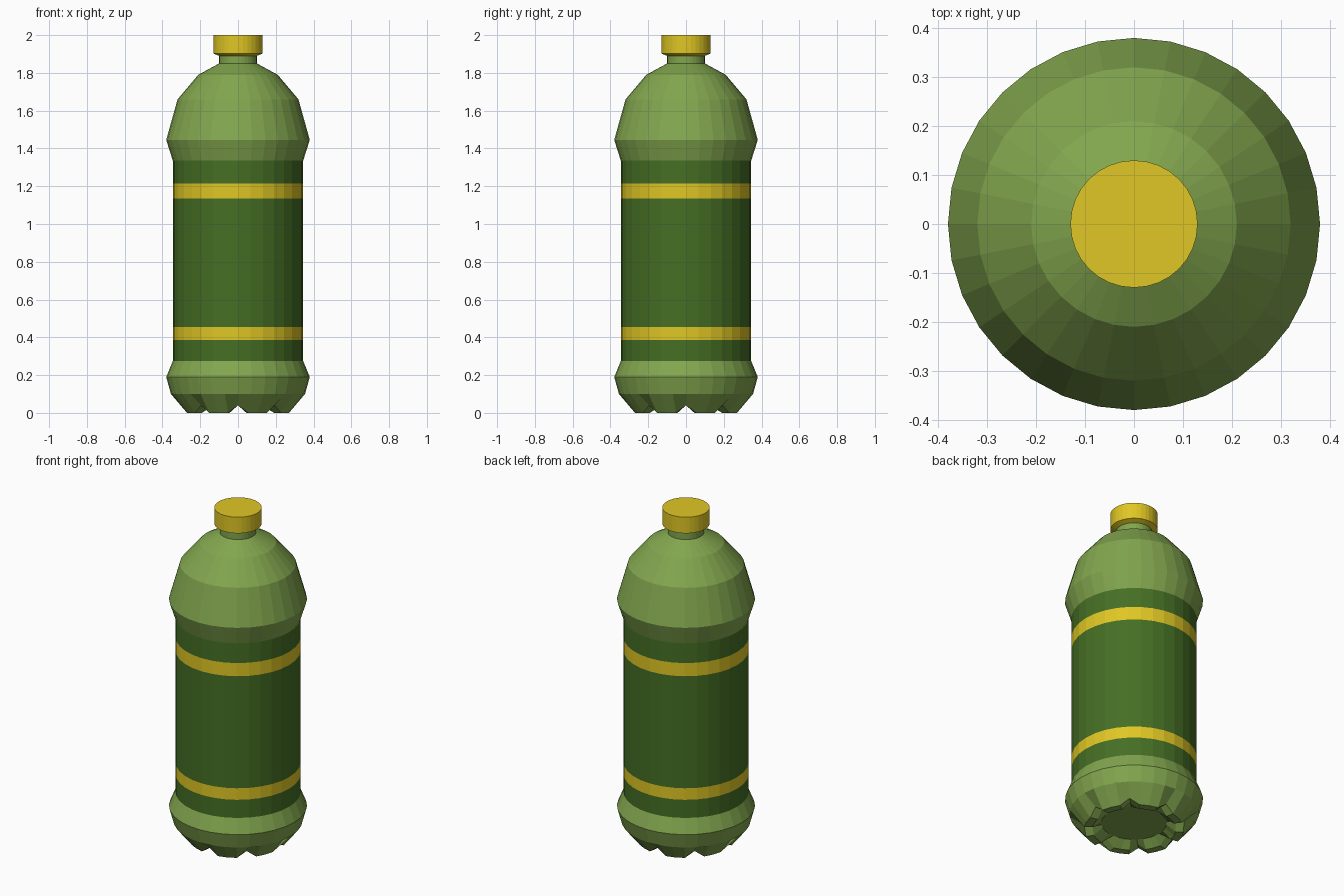
import bpy, bmesh, math

if "Cube" in bpy.data.objects:
    bpy.data.objects.remove(bpy.data.objects["Cube"])

SIDES = 32


def material(name, color):
    m = bpy.data.materials.new(name)
    m.diffuse_color = (*color, 1)
    m.use_nodes = True
    m.node_tree.nodes["Principled BSDF"].inputs["Base Color"].default_value = m.diffuse_color
    return m


light_green = material("light green", (0.223, 0.381, 0.076))
dark_green = material("dark green", (0.060, 0.158, 0.018))
yellow = material("yellow", (0.745, 0.571, 0.018))


def lathe(name, profile, mats, band_mat=lambda z: 0, notch=None, cap_first=False, cap_last=False):
    """Turn (radius, z) points around z; notch may move points by side number."""
    bm = bmesh.new()
    rings = []
    for i, (r0, z0) in enumerate(profile):
        ring = []
        for k in range(SIDES):
            r, z = notch(i, k, r0, z0) if notch else (r0, z0)
            a = 2 * math.pi * k / SIDES
            ring.append(bm.verts.new((r * math.cos(a), r * math.sin(a), z)))
        rings.append(ring)
    for lo, hi in zip(rings, rings[1:]):
        for k in range(SIDES):
            n = (k + 1) % SIDES
            f = bm.faces.new((lo[k], lo[n], hi[n], hi[k]))
            f.material_index = band_mat(f.calc_center_median().z)
    if cap_first:
        bm.faces.new(rings[0][::-1])
    if cap_last:
        bm.faces.new(rings[-1])
    me = bpy.data.meshes.new(name)
    bm.to_mesh(me)
    bm.free()
    for m in mats:
        me.materials.append(m)
    ob = bpy.data.objects.new(name, me)
    bpy.context.collection.objects.link(ob)
    return ob


# Base with eight feet: every fourth side line of the foot rings is lifted
def feet(i, k, r, z):
    return (r, 0.04) if i in (1, 2) and k % 4 == 0 else (r, z)


lathe("base", [(0.18, 0.04), (0.23, 0), (0.275, 0), (0.355, 0.10), (0.38, 0.19), (0.345, 0.275)],
      [light_green], notch=feet, cap_first=True)

# Label sleeve with two yellow stripes
lathe("label", [(0.345, z) for z in (0.275, 0.385, 0.455, 1.135, 1.215, 1.335)],
      [dark_green, yellow],
      band_mat=lambda z: int(0.385 < z < 0.455 or 1.135 < z < 1.215))

# Shoulder and neck
lathe("shoulder", [(0.345, 1.335), (0.38, 1.445), (0.32, 1.66), (0.21, 1.79),
                   (0.10, 1.85), (0.10, 1.895)], [light_green])

# Screw cap
lathe("cap", [(0.10, 1.89), (0.13, 1.902), (0.13, 2.0)], [yellow],
      cap_first=True, cap_last=True)
